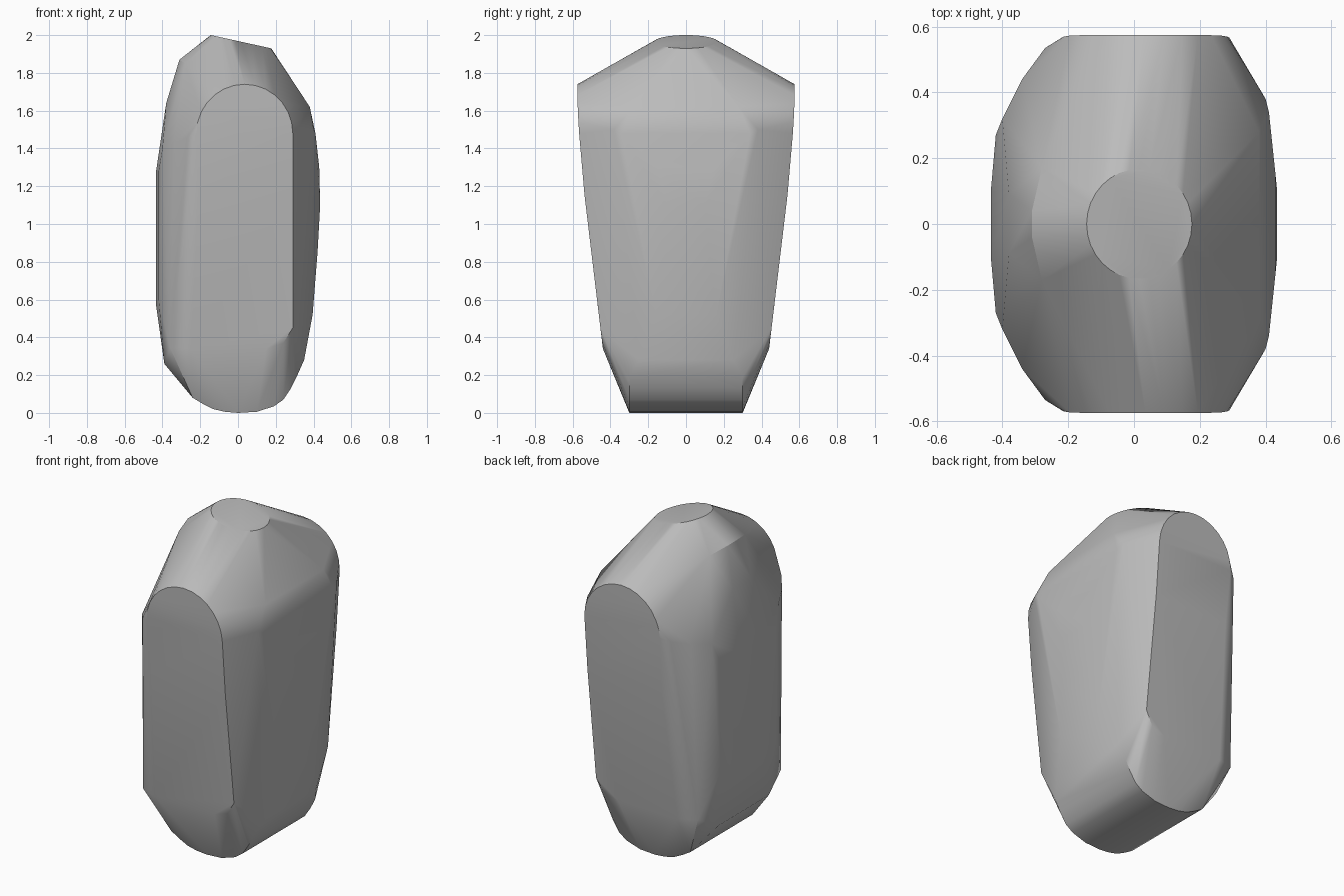
import bpy
import bmesh
from math import cos, sin, pi, radians

default_cube = bpy.data.objects.get("Cube")
if default_cube:
    bpy.data.objects.remove(default_cube, do_unlink=True)


def make_material(name, color):
    material = bpy.data.materials.new(name)
    material.use_nodes = True
    material.diffuse_color = color
    material.node_tree.nodes["Principled BSDF"].inputs["Base Color"].default_value = color
    return material


def panel_depth(z):
    """Half depth of the front and back panels at a given height."""
    stations = [(.34, .44), (.9, .507), (1.15, .537), (1.4, .561), (1.6, .573), (1.74, .575)]
    for (z0, y0), (z1, y1) in zip(stations, stations[1:]):
        if z <= z1:
            return y0 + (y1 - y0) * (z - z0) / (z1 - z0)
    return stations[-1][1]


# Flat, tilted neck cap
neck_sides = 32
neck_ring = []
for i in range(neck_sides):
    angle = 2 * pi * i / neck_sides
    x = .016 + .16 * cos(angle)
    neck_ring.append((x, .167 * sin(angle), 1.965 - .22 * (x - .016)))

# Everything below is (x, half depth, height), mirrored front to back
outline = []

# Arched top of the end panels
arch_steps = 14
for i in range(arch_steps + 1):
    angle = pi * i / arch_steps
    z = 1.48 + .26 * sin(angle)
    outline.append((.035 + .255 * cos(angle), panel_depth(z), z))

# Straight edges of the end panels
for z in (1.15, .9, .45):
    for x in (-.21, .29):
        outline.append((x, panel_depth(z), z))

# Lower edge of the end panels
outline += [(-.36, .40, .345), (-.25, .44, .34), (.15, .44, .34), (.24, .443, .37)]

# Rounded underside
outline += [(x, .30, z) for x, z in [
    (-.24, .08), (-.19, .05), (-.13, .02), (-.07, .006), (0, 0), (.1, .006),
    (.19, .035), (.24, .07), (.28, .13), (.31, .19)]]

# Flank on the +x side
outline += [(.35, .25, .28), (.395, .16, .52), (.421, .12, .85), (.435, .1, 1.1),
            (.43, .15, 1.3), (.41, .34, 1.48), (.4, .38, 1.5), (.38, .28, 1.62)]

# Flank and shoulder on the -x side
outline += [(-.39, .24, .26), (-.435, .1, .58), (-.42, .27, .6), (-.435, .1, 1.27),
            (-.42, .27, 1.28), (-.4, .32, 1.4), (-.34, .44, 1.43), (-.27, .535, 1.46),
            (-.38, .09, 1.64), (-.31, .04, 1.87), (-.28, .17, 1.85), (-.22, .27, 1.81)]

# Torso shell stretched over all the outlines
bm = bmesh.new()
for point in neck_ring:
    bm.verts.new(point)
for x, depth, z in outline:
    for side in (-1, 1):
        bm.verts.new((x, side * depth, z))
hull = bmesh.ops.convex_hull(bm, input=bm.verts[:])
unused = [v for v in hull["geom_interior"] if isinstance(v, bmesh.types.BMVert)]
bmesh.ops.delete(bm, geom=unused, context="VERTS")
bmesh.ops.dissolve_limit(bm, angle_limit=radians(1), verts=bm.verts[:], edges=bm.edges[:])
bmesh.ops.recalc_face_normals(bm, faces=bm.faces[:])

mesh = bpy.data.meshes.new("torso")
bm.to_mesh(mesh)
bm.free()
mesh.materials.append(make_material("light grey", (.5, .5, .5, 1)))
torso = bpy.data.objects.new("torso", mesh)
bpy.context.collection.objects.link(torso)

# Smooth flanks with crisp panel and neck edges
bpy.ops.object.select_all(action="DESELECT")
torso.select_set(True)
bpy.context.view_layer.objects.active = torso
bpy.ops.object.shade_smooth_by_angle(angle=radians(30))
weighted = torso.modifiers.new("weighted_normals", "WEIGHTED_NORMAL")
weighted.keep_sharp = True
